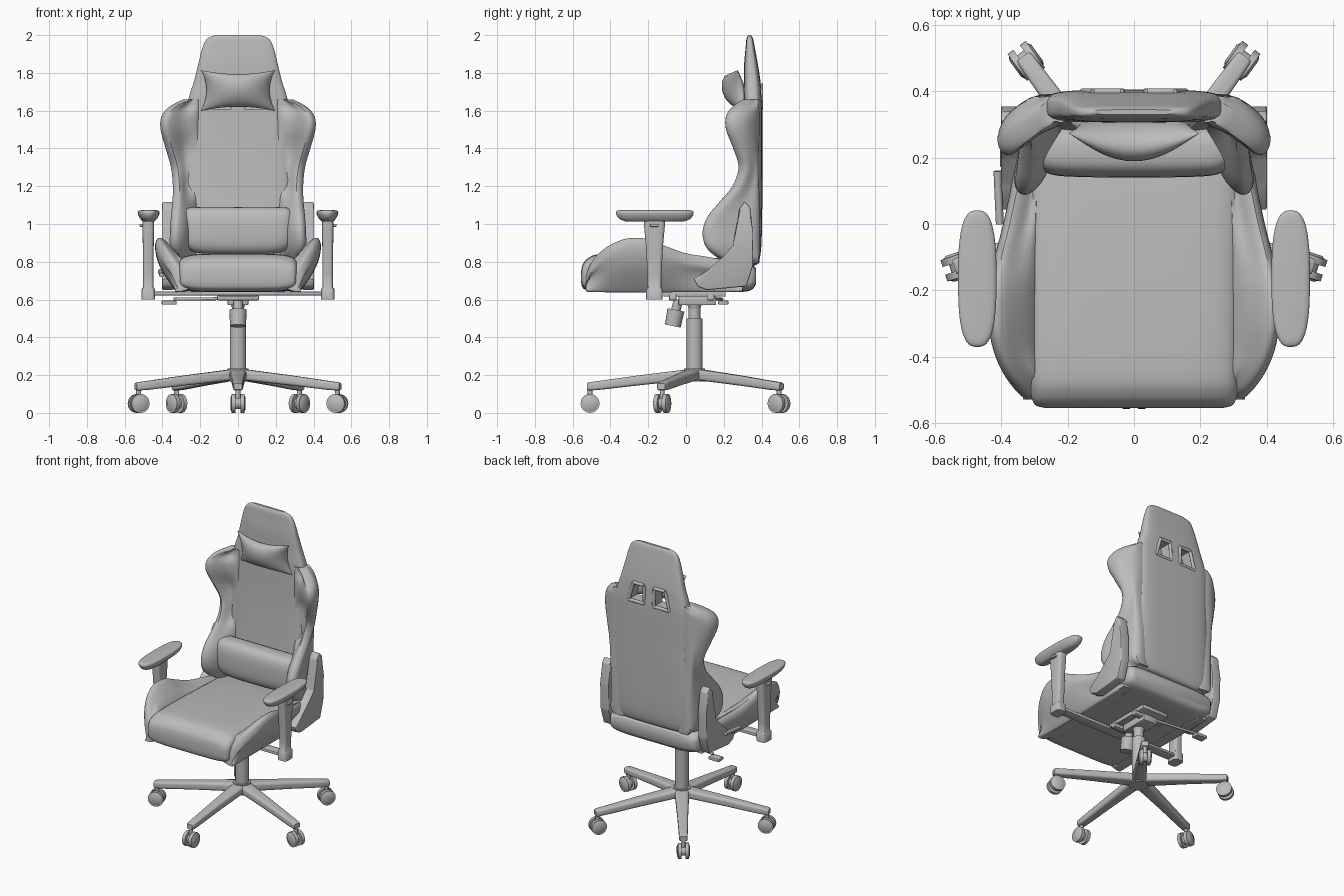
import bpy, bmesh, math
from mathutils import Vector, Matrix

if "Cube" in bpy.data.objects:
    bpy.data.objects.remove(bpy.data.objects["Cube"])

grey = bpy.data.materials.new("mid_grey")
grey.diffuse_color = (0.5, 0.5, 0.5, 1)
grey.use_nodes = True
grey.node_tree.nodes["Principled BSDF"].inputs["Base Color"].default_value = grey.diffuse_color


def add(name, bm):
    bmesh.ops.recalc_face_normals(bm, faces=bm.faces[:])
    me = bpy.data.meshes.new(name)
    bm.to_mesh(me)
    bm.free()
    me.materials.append(grey)
    ob = bpy.data.objects.new(name, me)
    bpy.context.collection.objects.link(ob)
    return ob


def spline(pts, n, closed):
    """Smooth points passing through pts, n per span."""
    out, m = [], len(pts)
    for i in range(m if closed else m - 1):
        g = lambda k: pts[k % m] if closed else pts[min(max(k, 0), m - 1)]
        a, b, c, d = g(i - 1), g(i), g(i + 1), g(i + 2)
        for k in range(n):
            t = k / n
            out.append(0.5 * (2 * b + (c - a) * t + (2 * a - 5 * b + 4 * c - d) * t * t
                              + (3 * b - a - 3 * c + d) * t ** 3))
    return out if closed else out + [pts[-1]]


def loft(name, rings, along=4, around=1):
    """Closed skin through a list of rings."""
    rings = [[Vector(p) for p in r] for r in rings]
    if around > 1:
        rings = [spline(r, around, True) for r in rings]
    cols = [spline(list(c), along, False) if along > 1 else list(c) for c in zip(*rings)]
    bm = bmesh.new()
    rows = [[bm.verts.new(p) for p in r] for r in zip(*cols)]
    n = len(rows[0])
    for a, b in zip(rows, rows[1:]):
        for i in range(n):
            bm.faces.new((a[i], a[(i + 1) % n], b[(i + 1) % n], b[i]))
    bm.faces.new(rows[0])
    bm.faces.new(rows[-1])
    return add(name, bm)


def rounded(a0, a1, b0, b1, e=4, n=32):
    """Rounded rectangle as 2D points."""
    pts = []
    for i in range(n):
        t = 2 * math.pi * (i + 0.5) / n
        c, s = math.cos(t), math.sin(t)
        pts.append(((a0 + a1) / 2 + (a1 - a0) / 2 * math.copysign(abs(c) ** (2 / e), c),
                    (b0 + b1) / 2 + (b1 - b0) / 2 * math.copysign(abs(s) ** (2 / e), s)))
    return pts


def cyl(name, p, q, r1, r2=None, seg=24):
    p, q = Vector(p), Vector(q)
    bm = bmesh.new()
    m = Matrix.Translation((p + q) / 2) @ (q - p).to_track_quat('Z', 'Y').to_matrix().to_4x4()
    bmesh.ops.create_cone(bm, cap_ends=True, segments=seg, radius1=r1,
                          radius2=r1 if r2 is None else r2, depth=(q - p).length, matrix=m)
    return add(name, bm)


def box(name, x0, x1, y0, y1, z0, z1, bevel=0.006):
    bm = bmesh.new()
    bmesh.ops.create_cube(bm, size=1)
    for v in bm.verts:
        v.co = ((x0 + x1) / 2 + v.co.x * (x1 - x0), (y0 + y1) / 2 + v.co.y * (y1 - y0),
                (z0 + z1) / 2 + v.co.z * (z1 - z0))
    bmesh.ops.bevel(bm, geom=bm.edges[:], offset=bevel, segments=2, affect='EDGES', profile=0.5)
    return add(name, bm)


def prism(name, pts, off, bevel=0.0):
    """Extrude a flat polygon by the vector off."""
    bm = bmesh.new()
    lo = [bm.verts.new(p) for p in pts]
    hi = [bm.verts.new(Vector(p) + Vector(off)) for p in pts]
    n = len(lo)
    bm.faces.new(lo)
    bm.faces.new(hi)
    for i in range(n):
        bm.faces.new((lo[i], lo[(i + 1) % n], hi[(i + 1) % n], hi[i]))
    if bevel:
        bmesh.ops.bevel(bm, geom=bm.edges[:], offset=bevel, segments=2, affect='EDGES', profile=0.5)
    return add(name, bm)


# backrest shell: height, half width, front y, rear y
shell = [(.78, .22, .30, .36), (.80, .27, .28, .385), (.9, .285, .27, .40), (1.2, .28, .29, .405),
         (1.4, .27, .30, .405), (1.6, .27, .305, .405), (1.68, .258, .305, .40),
         (1.75, .235, .307, .395), (1.85, .21, .308, .38), (1.93, .19, .315, .365),
         (1.98, .165, .32, .355), (2.0, .12, .33, .345)]
back = loft("backrest", [[(u, v, z) for u, v in rounded(-w, w, f, r)] for z, w, f, r in shell])

# two slots through the backrest, with raised rims
for s in (1, -1):
    hole = [(s * x, z) for x, z in ((.04, 1.735), (.12, 1.735), (.155, 1.61), (.035, 1.61))]
    cutter = prism("slot_cutter", [(x, .2, z) for x, z in hole], (0, .4, 0))
    cutter.hide_render = True
    mod = back.modifiers.new("slot", 'BOOLEAN')
    mod.operation, mod.solver, mod.object = 'DIFFERENCE', 'EXACT', cutter
    bpy.context.view_layer.objects.active = back
    bpy.ops.object.modifier_apply(modifier=mod.name)
    bpy.data.objects.remove(cutter)
    for (xa, za), (xb, zb) in zip(hole, hole[1:] + hole[:1]):
        cyl("slot_rim", (xa, .398, za), (xb, .398, zb), .011, seg=10)

# backrest side wings: height, outer x, front y, inner x
wing = [(.79, .30, .25, .26), (.82, .335, .17, .26), (.88, .36, .105, .265), (.96, .36, .088, .265),
        (1.04, .355, .115, .265), (1.12, .347, .18, .265), (1.2, .345, .245, .265),
        (1.3, .355, .278, .27), (1.4, .383, .25, .28), (1.5, .41, .212, .29),
        (1.57, .405, .212, .285), (1.62, .365, .245, .27), (1.66, .29, .30, .24)]
for s in (1, -1):
    rings = []
    for z, xo, yf, xi in wing:
        ring = [(.20, .375), (min(.30, xo - .02), .385), (xo - .025, (yf + .39) / 2 + .025),
                (xo, yf + .04), (xo - .035, yf), (xi, min(yf + .06, .31)), (.21, .31)]
        rings.append([(s * x, y, z) for x, y in ring])
    loft("back_wing", rings, 4, 4)

# seat cushion: y, half width, bottom, top
seat = [(-.555, .27, .69, .75), (-.545, .30, .66, .79), (-.51, .312, .645, .825), (-.44, .316, .64, .842),
        (-.2, .318, .64, .84), (.1, .32, .64, .825), (.28, .335, .64, .805), (.345, .33, .65, .79),
        (.37, .31, .68, .765)]
loft("seat_cushion", [[(u, y, v) for u, v in rounded(-w, w, b, t, 5)] for y, w, b, t in seat])

# seat side bolsters: y, outer x, top z
bolster = [(-.53, .325, .72), (-.505, .355, .79), (-.45, .395, .855), (-.38, .425, .90),
           (-.3, .438, .925), (-.2, .437, .92), (-.1, .42, .88), (0, .395, .845), (.12, .37, .825),
           (.24, .35, .80), (.3, .33, .76)]
for s in (1, -1):
    rings = []
    for y, xo, zt in bolster:
        ring = [(.26, .66), (.31, .642), (.335, .65), (xo - .025, .65 + (zt - .65) * .45), (xo, zt - .05),
                (xo - .02, zt), (xo - .07, zt - .03), (.29, min(.80, zt - .03))]
        rings.append([(s * x, y, z) for x, z in ring])
    loft("seat_bolster", rings, 4, 4)

# lumbar pillow: x, front y, rear y, bottom, top
half = [(0, .14, .30, .84, 1.09), (.2, .143, .30, .845, 1.09), (.265, .155, .30, .87, 1.085),
        (.285, .18, .295, .90, 1.07), (.29, .21, .28, .95, 1.03)]
secs = [(-r[0],) + r[1:] for r in half[:0:-1]] + half
loft("lumbar_pillow", [[(x, u, v) for u, v in rounded(f, r, b, t, 3)] for x, f, r, b, t in secs])

# pinched head pillow
bm = bmesh.new()
N = 20
for side in (1, -1):
    grid = []
    for i in range(N + 1):
        for j in range(N + 1):
            u, v = -math.cos(math.pi * i / N), -math.cos(math.pi * j / N)
            t = .06 * math.sqrt(max(0, (1 - u * u) * (1 - v * v)))
            grid.append(bm.verts.new((.197 * u * (1 - .15 * (1 - v * v)),
                                      .252 + .04 * u * u - .018 * v + side * t,
                                      1.707 + .108 * v * (1 - .2 * (1 - u * u)))))
    for i in range(N):
        for j in range(N):
            a = i * (N + 1) + j
            bm.faces.new((grid[a], grid[a + 1], grid[a + N + 2], grid[a + N + 1]))
bmesh.ops.remove_doubles(bm, verts=bm.verts[:], dist=1e-5)
add("head_pillow", bm)

# hinge brackets and armrests on both sides
hinge = [(.04, .71), (.06, .67), (.11, .65), (.32, .67), (.355, .78), (.355, .95), (.34, 1.09), (.31, 1.12),
         (.28, 1.08), (.255, .88), (.2, .82), (.12, .76)]
post = [(.60, .036, .044), (.655, .036, .044), (.665, .028, .037), (.73, .028, .037), (.88, .029, .045),
        (1.0, .031, .056), (1.03, .031, .056)]
pad = [(1.012, .028, .15), (1.025, .042, .185), (1.045, .054, .202), (1.062, .058, .206),
       (1.07, .052, .20), (1.073, .04, .185)]
for s in (1, -1):
    prism("hinge_bracket", [(s * .34, y, z) for y, z in hinge], (s * .062, 0, 0), .008)
    loft("armrest_post", [[(s * .475 + u, -.167 + v, z) for u, v in rounded(-a, a, -b, b)]
                          for z, a, b in post], 1)
    loft("armrest_pad", [[(s * .473 + u, -.165 + v, z) for u, v in rounded(-a, a, -b, b, 2.8, 48)]
                         for z, a, b in pad], 2)
    box("armrest_button", s * .51 - .012, s * .51 + .012, -.19, -.145, .985, 1.0, .003)
box("armrest_bar", -.47, .47, -.2, -.135, .622, .642, .004)

# tilt mechanism, knob and levers
box("mechanism_plate", -.10, .10, -.12, .21, .615, .645)
box("mechanism_body", -.055, .055, -.04, .16, .57, .62)
for y in (-.07, .13):
    box("mechanism_arm", -.11, .11, y - .02, y + .02, .595, .625)
cyl("tension_shaft", (0, -.04, .6), (0, -.055, .54), .025)
cyl("tension_knob", (0, -.053, .545), (0, -.07, .46), .046, .042, 16)
cyl("height_lever", (-.05, .15, .605), (-.34, .19, .602), .008, seg=12)
box("lever_paddle", -.405, -.325, .17, .225, .573, .595)
cyl("recline_lever", (-.412, .16, .75), (-.405, .0, .73), .012, seg=12)

# gas column
CY = .045
for name, z0, z1, r1, r2 in (("column", .2, .5, .043, .043), ("piston", .5, .56, .031, .031),
                             ("piston_collar", .55, .6, .031, .045), ("base_hub", .165, .235, .06, .056)):
    cyl(name, (0, CY, z0), (0, CY, z1), r1, r2, 32)

# five-spoke base with twin-wheel casters
spoke = [(0, .045, .175, .235), (.06, .044, .17, .228), (.3, .034, .145, .198), (.5, .028, .122, .17),
         (.56, .026, .118, .162), (.57, .021, .123, .157)]
for k in range(5):
    a = math.radians(-90 + 72 * k)
    d, t = Vector((math.cos(a), math.sin(a), 0)), Vector((-math.sin(a), math.cos(a), 0))
    c = Vector((0, CY, 0))
    loft("base_spoke", [[c + d * r + t * u + Vector((0, 0, v)) for u, v in rounded(-w, w, b, h, 4, 20)]
                        for r, w, b, h in spoke], 1)
    w = c + d * .553 + Vector((0, 0, .05))
    cyl("caster_stem", w + Vector((0, 0, .0)), w + Vector((0, 0, .085)), .013, seg=12)
    cyl("caster_axle", w - t * .03, w + t * .03, .03, seg=16)
    for s in (1, -1):
        cyl("caster_wheel", w + t * s * .012, w + t * s * .034, .05, seg=24)
        cyl("wheel_cap", w + t * s * .034, w + t * s * .041, .043, .03, 16)

# smooth shading with sharp edges kept
bpy.ops.object.select_all(action='SELECT')
bpy.context.view_layer.objects.active = back
bpy.ops.object.shade_smooth_by_angle(angle=math.radians(40))
